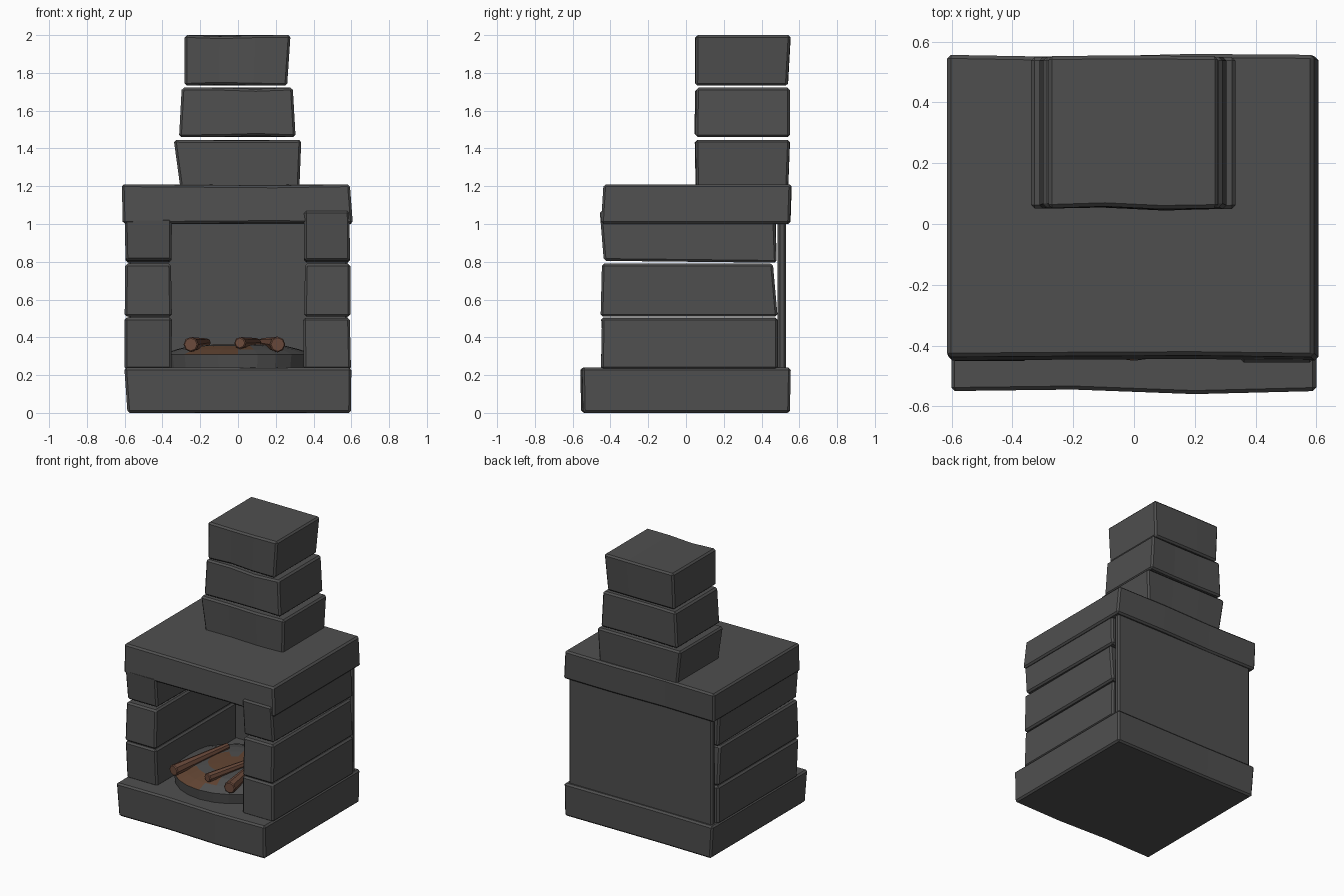
import bpy, bmesh, math, random
from mathutils import Vector

if "Cube" in bpy.data.objects:
    bpy.data.objects.remove(bpy.data.objects["Cube"])

random.seed(4)


def material(name, rgb):
    m = bpy.data.materials.new(name)
    m.diffuse_color = (*rgb, 1)
    m.use_nodes = True
    m.node_tree.nodes["Principled BSDF"].inputs["Base Color"].default_value = m.diffuse_color
    return m


STONE = material("dark_stone", (0.078, 0.078, 0.078))
EMBER = material("rusty_ember", (0.125, 0.06, 0.033))
WOOD = material("burnt_wood", (0.15, 0.07, 0.045))


def finish(name, bm, mats):
    bmesh.ops.recalc_face_normals(bm, faces=bm.faces)
    me = bpy.data.meshes.new(name)
    bm.to_mesh(me)
    bm.free()
    ob = bpy.data.objects.new(name, me)
    bpy.context.collection.objects.link(ob)
    for m in mats:
        me.materials.append(m)
    return ob


def block(name, bottom, top, z0, z1, bow=(), bevel=0.012, dip=0.0):
    """Hewn block: bottom/top are (x0, x1, y0, y1); bow moves the front edge at cuts along x."""
    bm = bmesh.new()
    n = len(bow) + 1
    rings = []
    for i in range(n + 1):
        t = i / n
        inner = 0 < i < n
        b = bow[i - 1] if inner else 0
        back = random.uniform(-0.008, 0.004) if inner else 0
        d = random.uniform(0, 0.008) if inner else 0
        ring = []
        for (x0, x1, y0, y1), z in ((bottom, z0), (top, z1)):
            x = x0 + (x1 - x0) * t
            lift = dip if z == z0 else 0
            pair = [bm.verts.new((x, y0 + b, z + lift + (d if z == z0 else -d))),
                    bm.verts.new((x, y1 + back, z))]
            ring += pair if z == z0 else pair[::-1]
        rings.append(ring)
    for r, s in zip(rings, rings[1:]):
        for k in range(4):
            bm.faces.new((r[k], r[(k + 1) % 4], s[(k + 1) % 4], s[k]))
    bm.faces.new(rings[0])
    bm.faces.new(rings[-1])
    ob = finish(name, bm, [STONE])
    mod = ob.modifiers.new("chipped_edges", "BEVEL")
    mod.width = bevel
    mod.segments = 1
    mod.limit_method = "ANGLE"
    mod.angle_limit = math.radians(40)
    return ob


# Hearth base and mantel slab
block("hearth_base", (-0.585, 0.598, -0.545, 0.55), (-0.602, 0.6, -0.55, 0.555),
      0, 0.24, (0.005, -0.01))
block("mantel_slab", (-0.61, 0.608, -0.45, 0.55), (-0.615, 0.592, -0.437, 0.557),
      1.0, 1.21, (0.003, 0.005))

# Back wall
block("back_wall", (-0.58, 0.58, 0.485, 0.53), (-0.58, 0.58, 0.485, 0.53), 0.22, 1.03)

# Side piers of three stones each
block("left_pier_low", (-0.60, -0.352, -0.43, 0.485), (-0.60, -0.35, -0.45, 0.485), 0.23, 0.505)
block("left_pier_mid", (-0.60, -0.35, -0.452, 0.485), (-0.597, -0.355, -0.44, 0.46), 0.51, 0.79)
block("left_pier_top", (-0.595, -0.352, -0.43, 0.48), (-0.60, -0.35, -0.45, 0.475),
      0.795, 1.03, dip=0.012)
block("right_pier_low", (0.348, 0.598, -0.45, 0.485), (0.345, 0.592, -0.445, 0.485), 0.23, 0.503)
block("right_pier_mid", (0.35, 0.595, -0.452, 0.485), (0.355, 0.595, -0.445, 0.46), 0.51, 0.79)
block("right_pier_top", (0.35, 0.593, -0.435, 0.48), (0.35, 0.59, -0.457, 0.47),
      0.795, 1.07, dip=0.01)

# Chimney stones
block("chimney_low", (-0.305, 0.325, 0.055, 0.54), (-0.34, 0.335, 0.05, 0.55),
      1.19, 1.445, (0.004, -0.004))
block("chimney_mid", (-0.312, 0.305, 0.05, 0.55), (-0.298, 0.29, 0.055, 0.55),
      1.46, 1.722, (0.004, -0.006))
block("chimney_top", (-0.282, 0.26, 0.05, 0.538), (-0.282, 0.278, 0.052, 0.553),
      1.732, 2.0, (0.006, -0.003))

# Low mound of ash with ember patches
SEG, CX, CY = 24, 0.0, -0.05
bm = bmesh.new()
loops = []
for r, z in ((0.39, 0.23), (0.4, 0.31), (0.33, 0.335), (0.25, 0.355), (0.17, 0.36), (0.09, 0.362)):
    loops.append([bm.verts.new((CX + r * math.cos(2 * math.pi * i / SEG),
                                CY + r * math.sin(2 * math.pi * i / SEG), z)) for i in range(SEG)])
for a, b in zip(loops, loops[1:]):
    for i in range(SEG):
        j = (i + 1) % SEG
        bm.faces.new((a[i], a[j], b[j], b[i]))
bm.faces.new(loops[0][::-1])
bm.faces.new(loops[-1])
patches = ((-0.12, -0.36, 0.11), (0.03, -0.33, 0.08), (-0.06, -0.08, 0.13), (0.06, 0.1, 0.11),
           (0.2, -0.1, 0.07))
for f in bm.faces:
    c = f.calc_center_median()
    near = any(math.hypot(c.x - x, c.y - y) < r for x, y, r in patches)
    f.material_index = int(near and c.z > 0.3)
finish("ash_mound", bm, [STONE, EMBER])


# Charred logs
def log(name, start, end, r0, r1):
    a, b = Vector(start), Vector(end)
    bm = bmesh.new()
    bmesh.ops.create_cone(bm, cap_ends=True, segments=8, radius1=r0, radius2=r1,
                          depth=(b - a).length)
    ob = finish(name, bm, [WOOD])
    ob.location = (a + b) / 2
    ob.rotation_euler = (b - a).to_track_quat("Z", "Y").to_euler()
    mod = ob.modifiers.new("worn_ends", "BEVEL")
    mod.width = 0.006
    mod.segments = 1
    mod.limit_method = "ANGLE"
    mod.angle_limit = math.radians(60)


log("left_log", (-0.25, -0.39, 0.362), (-0.165, 0.12, 0.372), 0.04, 0.022)
log("middle_log", (0.01, -0.37, 0.37), (0.10, 0.0, 0.372), 0.032, 0.024)
log("right_log", (0.21, -0.40, 0.362), (0.13, 0.1, 0.372), 0.042, 0.024)
